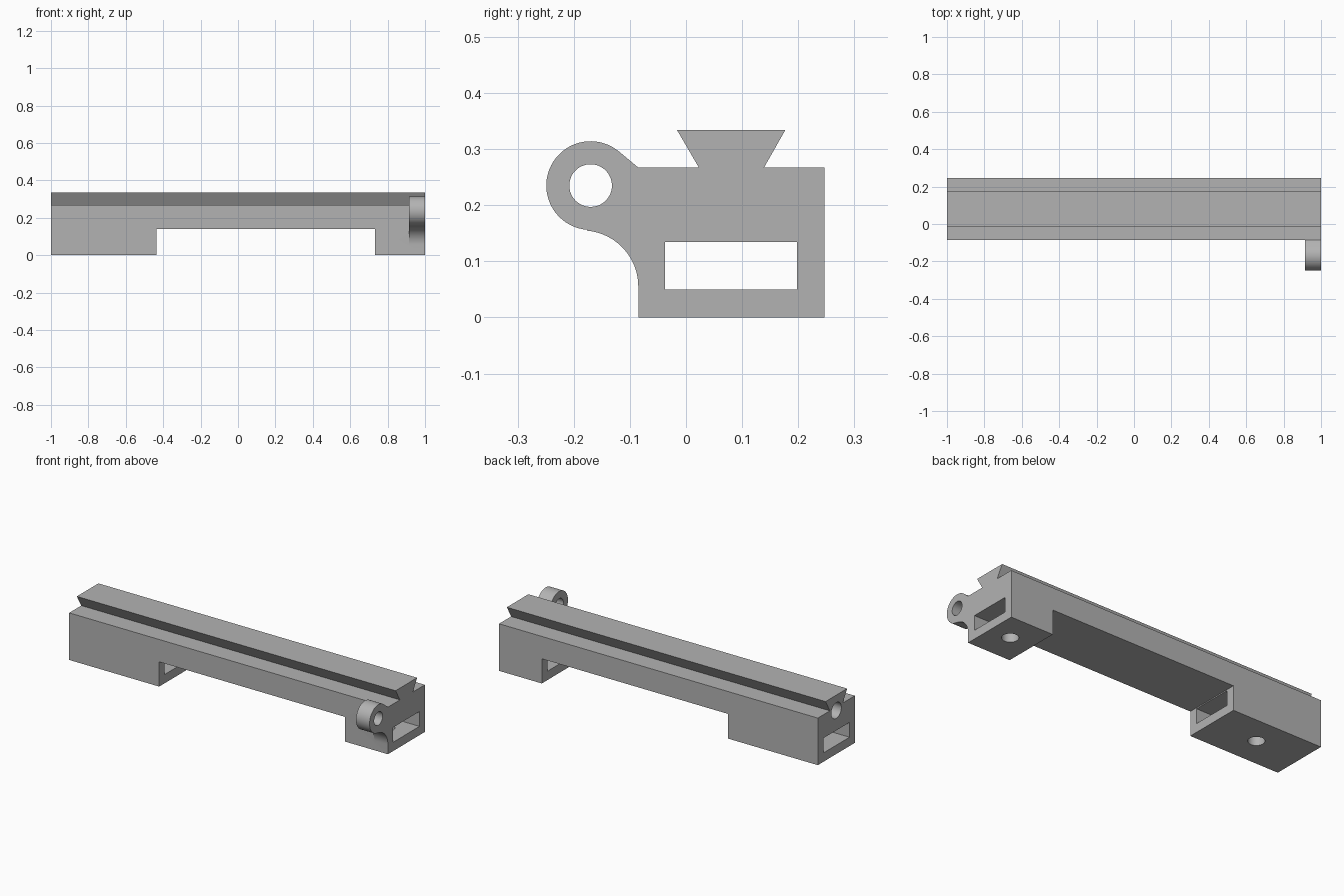
import bpy, bmesh, math
from mathutils import Matrix, Vector

cube = bpy.data.objects.get("Cube")
if cube:
    bpy.data.objects.remove(cube, do_unlink=True)

grey = bpy.data.materials.new("plain grey")
grey.use_nodes = True
grey.diffuse_color = (0.45, 0.45, 0.45, 1)
grey.node_tree.nodes["Principled BSDF"].inputs["Base Color"].default_value = grey.diffuse_color


def add_object(name, bm):
    bmesh.ops.recalc_face_normals(bm, faces=bm.faces)
    mesh = bpy.data.meshes.new(name)
    bm.to_mesh(mesh)
    bm.free()
    mesh.materials.append(grey)
    obj = bpy.data.objects.new(name, mesh)
    bpy.context.collection.objects.link(obj)
    return obj


def extrude_profile(name, profile, x0, x1):
    """Extrude a (y, z) outline along x."""
    bm = bmesh.new()
    face = bm.faces.new([bm.verts.new((x0, y, z)) for y, z in profile])
    grown = bmesh.ops.extrude_face_region(bm, geom=[face])["geom"]
    verts = [v for v in grown if isinstance(v, bmesh.types.BMVert)]
    bmesh.ops.translate(bm, verts=verts, vec=(x1 - x0, 0, 0))
    return add_object(name, bm)


def box(name, x0, x1, y0, y1, z0, z1):
    return extrude_profile(name, [(y0, z0), (y1, z0), (y1, z1), (y0, z1)], x0, x1)


def rod(name, start, end, radius):
    start, end = Vector(start), Vector(end)
    bm = bmesh.new()
    turn = (end - start).to_track_quat('Z', 'Y').to_matrix().to_4x4()
    bmesh.ops.create_cone(bm, cap_ends=True, segments=48, radius1=radius, radius2=radius,
                          depth=(end - start).length,
                          matrix=Matrix.Translation((start + end) / 2) @ turn)
    return add_object(name, bm)


def combine(target, tool, operation='DIFFERENCE'):
    tool.hide_render = True
    mod = target.modifiers.new(tool.name, 'BOOLEAN')
    mod.operation, mod.solver, mod.object = operation, 'EXACT', tool
    bpy.context.view_layer.objects.active = target
    bpy.ops.object.modifier_apply(modifier=mod.name)
    bpy.data.objects.remove(tool, do_unlink=True)


def arc(cy, cz, radius, start, end, steps):
    angles = [math.radians(start + (end - start) * i / steps) for i in range(steps + 1)]
    return [(cy + radius * math.cos(a), cz + radius * math.sin(a)) for a in angles]


BACK, FRONT, DECK, TOP, MID = 0.247, -0.085, 0.267, 0.334, 0.081

# Body with the dovetail rail along its top
rail_body = extrude_profile("rail_body", [
    (FRONT, 0), (BACK, 0), (BACK, DECK), (0.139, DECK), (0.177, TOP),
    (-0.016, TOP), (0.023, DECK), (FRONT, DECK)], -1, 1)

# Pivot lug: rounded eye blending into the body through a concave fillet
outline = arc(-0.17, 0.235, 0.079, 50, 265, 44)
outline += arc(-0.185, 0.055, 0.1, 85, 0, 16)
outline += [(-0.06, 0.055), (-0.06, 0.25), (FRONT, DECK)]
lug = extrude_profile("pivot_lug", outline, 0.915, 1)
combine(rail_body, lug, 'UNION')
combine(rail_body, rod("pivot_hole", (0.85, -0.17, 0.235), (1.1, -0.17, 0.235), 0.038))

# Long slot through both feet, and the open span between them
combine(rail_body, box("slot", -1.1, 1.1, -0.037, 0.198, 0.05, 0.134))
combine(rail_body, box("span", -0.435, 0.732, -0.2, 0.4, -0.1, 0.14))

# Screw holes in the feet and the blind bore in the far end
for x in (-0.718, 0.872):
    combine(rail_body, rod("screw_hole", (x, MID + 0.005, -0.1), (x, MID + 0.005, 0.09), 0.043))
combine(rail_body, rod("end_bore", (-1.1, MID, 0.247), (-0.7, MID, 0.247), 0.045))

bpy.ops.object.select_all(action='DESELECT')
rail_body.select_set(True)
bpy.context.view_layer.objects.active = rail_body
bpy.ops.object.shade_smooth_by_angle(angle=math.radians(25))
